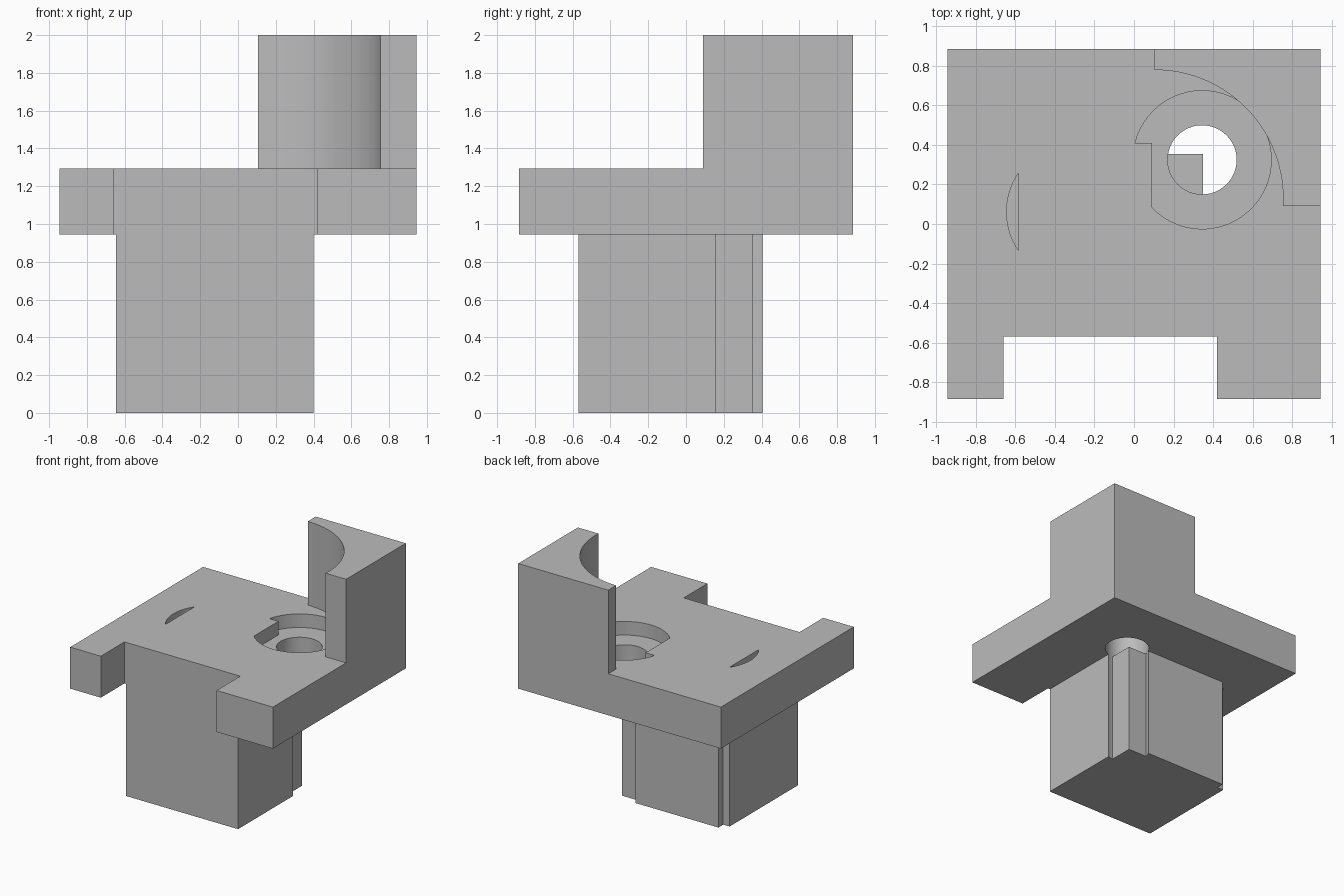
import bpy
import bmesh
from math import cos, sin, radians

cube = bpy.data.objects.get("Cube")
if cube:
    bpy.data.objects.remove(cube, do_unlink=True)

gray = bpy.data.materials.new("light gray")
gray.use_nodes = True
gray.diffuse_color = (0.5, 0.5, 0.5, 1)
gray.node_tree.nodes["Principled BSDF"].inputs["Base Color"].default_value = (0.5, 0.5, 0.5, 1)


def arc(centre, r, start, end, steps=24):
    """Points along an arc, angles in degrees."""
    angles = [radians(start + (end - start) * i / steps) for i in range(steps + 1)]
    return [(centre[0] + r * cos(a), centre[1] + r * sin(a)) for a in angles]


def prism(name, outline, z0, z1):
    """Extrude a flat outline from z0 up to z1."""
    bm = bmesh.new()
    base = bm.faces.new([bm.verts.new((x, y, z0)) for x, y in outline])
    top = bmesh.ops.extrude_face_region(bm, geom=[base])["geom"]
    verts = [v for v in top if isinstance(v, bmesh.types.BMVert)]
    bmesh.ops.translate(bm, verts=verts, vec=(0, 0, z1 - z0))
    bmesh.ops.recalc_face_normals(bm, faces=bm.faces)
    mesh = bpy.data.meshes.new(name)
    bm.to_mesh(mesh)
    bm.free()
    mesh.materials.append(gray)
    obj = bpy.data.objects.new(name, mesh)
    bpy.context.collection.objects.link(obj)
    return obj


def select(obj):
    bpy.ops.object.select_all(action='DESELECT')
    obj.select_set(True)
    bpy.context.view_layer.objects.active = obj


def cut(obj, cutter):
    mod = obj.modifiers.new("cut", 'BOOLEAN')
    mod.operation = 'DIFFERENCE'
    mod.solver = 'EXACT'
    mod.object = cutter
    select(obj)
    bpy.ops.object.modifier_apply(modifier=mod.name)
    bpy.data.objects.remove(cutter, do_unlink=True)


PLATE_BOTTOM, PLATE_TOP, POCKET_FLOOR = 0.945, 1.295, 1.18
hole = (0.345, 0.325)

# Plate with a wide notch in its front edge
plate = prism("plate", [(-0.945, -0.885), (-0.66, -0.885), (-0.66, -0.57), (0.42, -0.57),
                        (0.42, -0.885), (0.945, -0.885), (0.945, 0.885), (-0.945, 0.885)],
              PLATE_BOTTOM, PLATE_TOP)

# Round recess with one squared corner, a through hole and a crescent slot
cut(plate, prism("recess_cutter", arc(hole, 0.35, -136.8, 165.9, 48) + [(0.09, 0.41)],
                 POCKET_FLOOR, 1.5))
cut(plate, prism("hole_cutter", arc(hole, 0.175, 0, 352.5, 47), 0.8, 1.5))
cut(plate, prism("slot_cutter", arc((-0.295, 0.062), 0.35, 146, 214, 16), POCKET_FLOOR, 1.5))

# Post, grooved at the back corners
post = prism("post", [(-0.645, -0.57), (0.40, -0.57)]
             + arc(hole, 0.175, -71.7, -88.4, 4) + [(0.35, 0.355)]
             + arc(hole, 0.175, 170.1, 152.8, 4)
             + [(-0.585, 0.405), (-0.585, 0.34), (-0.645, 0.34)],
             0, PLATE_BOTTOM)

# Corner tower with a concave inner face
tower = prism("corner_tower", arc((0.105, 0.13), 0.65, 90, -3.5, 32)
              + [(0.945, 0.09), (0.945, 0.885), (0.105, 0.885)],
              PLATE_TOP, 2)

for part in (plate, post, tower):
    select(part)
    bpy.ops.object.shade_smooth_by_angle(angle=radians(30))
